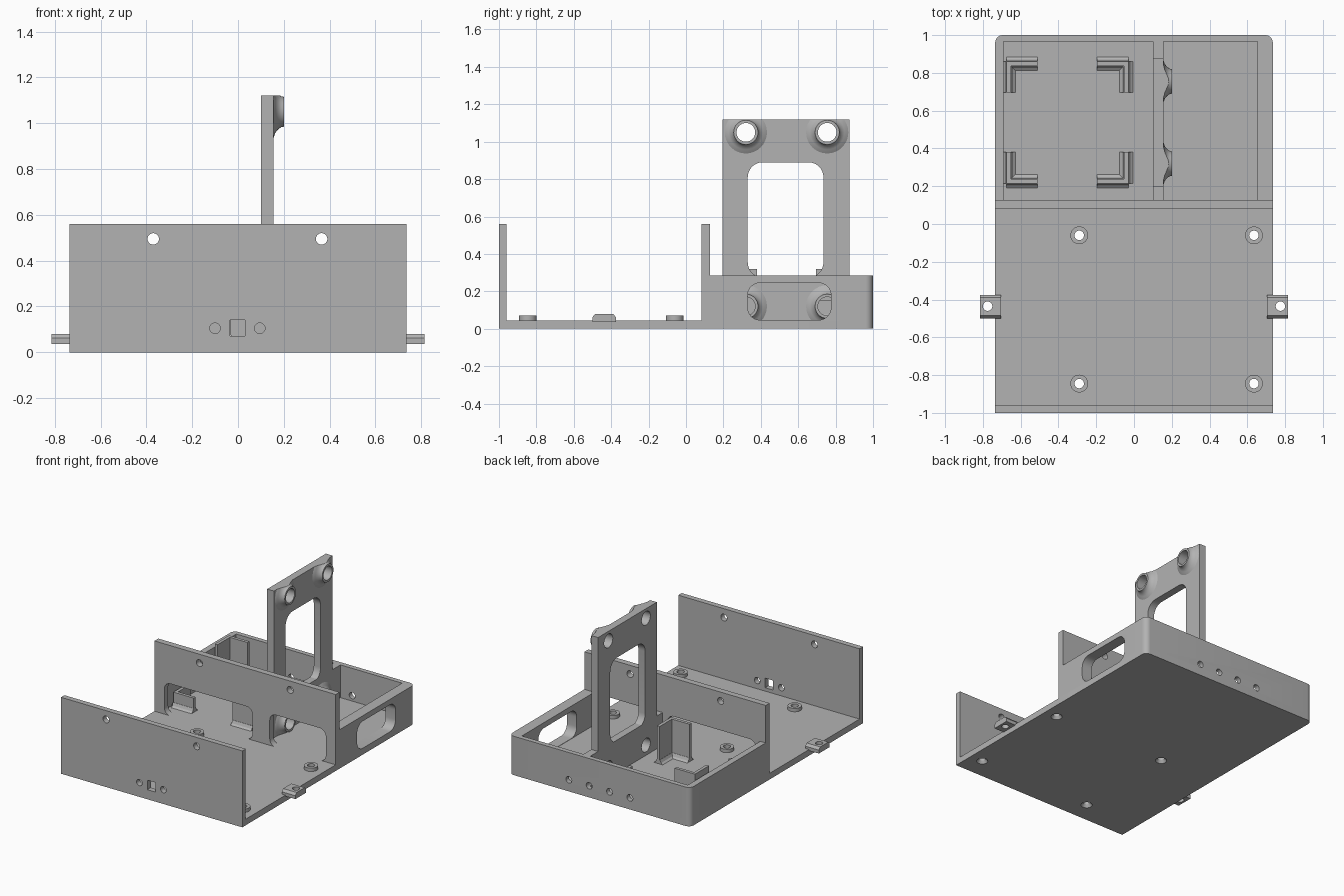
import bpy, bmesh, math

if "Cube" in bpy.data.objects:
    bpy.data.objects.remove(bpy.data.objects["Cube"])

grey = bpy.data.materials.new("plain grey")
grey.use_nodes = True
GREY = (0.45, 0.45, 0.45, 1)
grey.diffuse_color = GREY
grey.node_tree.nodes["Principled BSDF"].inputs["Base Color"].default_value = GREY

# Main sizes
W, BASE, RIM, WALL = 0.735, 0.045, 0.285, 0.56
parts = []


def place(axis, u, v, w):
    return {"X": (w, u, v), "Y": (u, w, v), "Z": (u, v, w)}[axis]


def finish(name, bm):
    bmesh.ops.recalc_face_normals(bm, faces=bm.faces)
    mesh = bpy.data.meshes.new(name)
    bm.to_mesh(mesh)
    bm.free()
    mesh.materials.append(grey)
    obj = bpy.data.objects.new(name, mesh)
    bpy.context.collection.objects.link(obj)
    return obj


def loft(name, rings):
    """Join point rings in order and cap both ends."""
    bm = bmesh.new()
    rows = [[bm.verts.new(p) for p in ring] for ring in rings]
    for a, b in zip(rows, rows[1:]):
        for i in range(len(a)):
            j = (i + 1) % len(a)
            bm.faces.new((a[i], a[j], b[j], b[i]))
    bm.faces.new(rows[0])
    bm.faces.new(rows[-1])
    return finish(name, bm)


def prism(name, pts, axis, lo, hi):
    return loft(name, [[place(axis, u, v, w) for u, v in pts] for w in (lo, hi)])


def revolve(name, profile, axis, centre, n=32):
    turn = [2 * math.pi * i / n for i in range(n)]
    return loft(name, [[place(axis, centre[0] + r * math.cos(t), centre[1] + r * math.sin(t), h)
                        for t in turn] for h, r in profile])


def hole(axis, centre, r, lo, hi):
    return revolve("cutter", [(lo, r), (hi, r)], axis, centre)


def rounded(u0, v0, u1, v1, r=0.0, low_round=True):
    """Rectangle outline with rounded corners."""
    pts = []
    corners = [(u1, v1, 0, 1), (u0, v1, 1, 1), (u0, v0, 2, low_round), (u1, v0, 3, low_round)]
    for u, v, quarter, is_round in corners:
        if not (r and is_round):
            pts.append((u, v))
            continue
        cu = u - r if u == u1 else u + r
        cv = v - r if v == v1 else v + r
        for k in range(9):
            t = math.pi / 2 * (quarter + k / 8)
            pts.append((cu + r * math.cos(t), cv + r * math.sin(t)))
    return pts


def box(name, x0, y0, z0, x1, y1, z1):
    return prism(name, rounded(x0, y0, x1, y1), "Z", z0, z1)


def boolean(obj, cutters, operation="DIFFERENCE"):
    bpy.context.view_layer.objects.active = obj
    for cutter in cutters:
        cutter.hide_render = True
        mod = obj.modifiers.new("cut", "BOOLEAN")
        mod.operation, mod.solver, mod.object = operation, "EXACT", cutter
        bpy.ops.object.modifier_apply(modifier=mod.name)
        bpy.data.objects.remove(cutter)
    return obj


def keep(obj):
    parts.append(obj)
    return obj


# Base plate with countersunk screw holes, and raised standoffs
posts = [(x, y) for x in (-0.29, 0.635) for y in (-0.845, -0.06)]
base = keep(prism("base_plate", rounded(-W, -1, W, 1, 0.04, False), "Z", 0, BASE))
sink = [(-0.01, 0.045), (0.02, 0.025), (0.1, 0.025)]
boolean(base, [revolve("cutter", sink, "Z", p) for p in posts])
for p in posts:
    post = keep(revolve("standoff", [(BASE, 0.047), (0.07, 0.047)], "Z", p))
    boolean(post, [hole("Z", p, 0.025, 0, 0.1)])

# Front panel: screw holes, square slot and its two side holes
front = keep(box("front_panel", -W, -1, BASE, W, -0.96, WALL))
boolean(front, [hole("Y", (x, 0.495), 0.025, -1.1, -0.9) for x in (-0.37, 0.365)]
        + [hole("Y", (x, 0.105), 0.023, -1.1, -0.9) for x in (-0.1, 0.095)]
        + [box("cutter", -0.035, -1.1, 0.07, 0.03, -0.9, 0.14)])

# Middle wall with two large openings
middle = keep(box("middle_wall", -W, 0.082, BASE, W, 0.127, WALL))
boolean(middle, [prism("cutter", rounded(x0, BASE - 0.002, x1, 0.28, 0.05), "Y", 0, 0.2)
                 for x0, x1 in ((-0.655, 0.06), (0.2, 0.655))]
        + [hole("Y", (x, 0.495), 0.025, 0, 0.2) for x in (-0.37, 0.365)])

# Rear tray walls and divider, with side window, bolt holes and back holes
bolts_y = (0.32, 0.755)
tray = keep(prism("rear_tray_walls", rounded(-W, 0.127, W, 1, 0.04, False), "Z", BASE, RIM))
boolean(tray, [box("cutter", x0, 0, 0, x1, 0.965, 0.4) for x0, x1 in ((-0.69, 0.1), (0.155, 0.655))]
        + [prism("cutter", rounded(0.33, BASE + 0.002, 0.775, 0.245, 0.065), "X", 0.6, 0.8)]
        + [hole("X", (y, 0.12), 0.05, 0, 0.3) for y in bolts_y]
        + [hole("Y", (x, 0.085), 0.024, 0.9, 1.1) for x in (-0.245, -0.08, 0.085, 0.25)])

# Upright mounting plate standing on the divider
upright = keep(box("upright_plate", 0.1, 0.195, RIM, 0.155, 0.875, 1.12))
boolean(upright, [prism("cutter", rounded(0.33, 0.275, 0.735, 0.89, 0.08), "X", 0, 0.3)]
        + [hole("X", (y, 1.05), 0.05, 0, 0.3) for y in bolts_y])

# Flared bolt bosses, trimmed to the plate outline
flare = [(0.15, 0.118), (0.156, 0.112), (0.163, 0.092), (0.175, 0.077), (0.187, 0.068), (0.2, 0.065)]
for y in bolts_y:
    for z in (0.12, 1.05):
        boss = keep(revolve("bolt_boss", flare, "X", (y, z)))
        boolean(boss, [box("trim", 0, 0.195, 0.02, 0.4, 0.875, 1.12)], "INTERSECT")
        boolean(boss, [hole("X", (y, z), 0.05, 0, 0.3)])

# Corner clips: an L of two thin walls with flared feet
T = 0.023


def clip_wall(x0, y0, x1, y1, top):
    keep(box("clip_wall", x0, y0, BASE, x1, y1, top))
    rings = [(BASE, 0.025), (0.055, 0.011), (0.075, 0.002)]
    dx, dy = (0, 1) if x1 - x0 > y1 - y0 else (1, 0)
    keep(loft("clip_foot", [[(u, v, z) for u, v in rounded(x0 - g * dx, y0 - g * dy, x1 + g * dx, y1 + g * dy)]
                            for z, g in rings]))


for cx, sx in ((-0.675, 1), (-0.03, -1)):
    for cy, sy in ((0.215, 1), (0.86, -1)):
        top = 0.32 if sx != sy or (sx, sy) == (0, 0) else 0.15
        xs, ys = sorted((cx, cx + 0.165 * sx)), sorted((cy, cy + 0.165 * sy))
        ax, ay = sorted((cx, cx + T * sx)), sorted((cy, cy + T * sy))
        clip_wall(xs[0], ay[0], xs[1], ay[1], top)
        clip_wall(ax[0], ys[0], ax[1], ys[1], top)

# Side mounting tabs with chamfered tops
outline = [(-0.5, 0.037), (-0.375, 0.037), (-0.375, 0.062), (-0.39, 0.08), (-0.485, 0.08), (-0.5, 0.062)]
for side in (-1, 1):
    tab = keep(prism("side_tab", outline, "X", 0.705 * side, 0.815 * side))
    boolean(tab, [hole("Z", (0.775 * side, -0.435), 0.025, 0, 0.2)])

# Smooth round surfaces, keep sharp edges
bpy.ops.object.select_all(action="DESELECT")
for obj in parts:
    obj.select_set(True)
bpy.context.view_layer.objects.active = base
bpy.ops.object.shade_smooth_by_angle(angle=math.radians(30))
